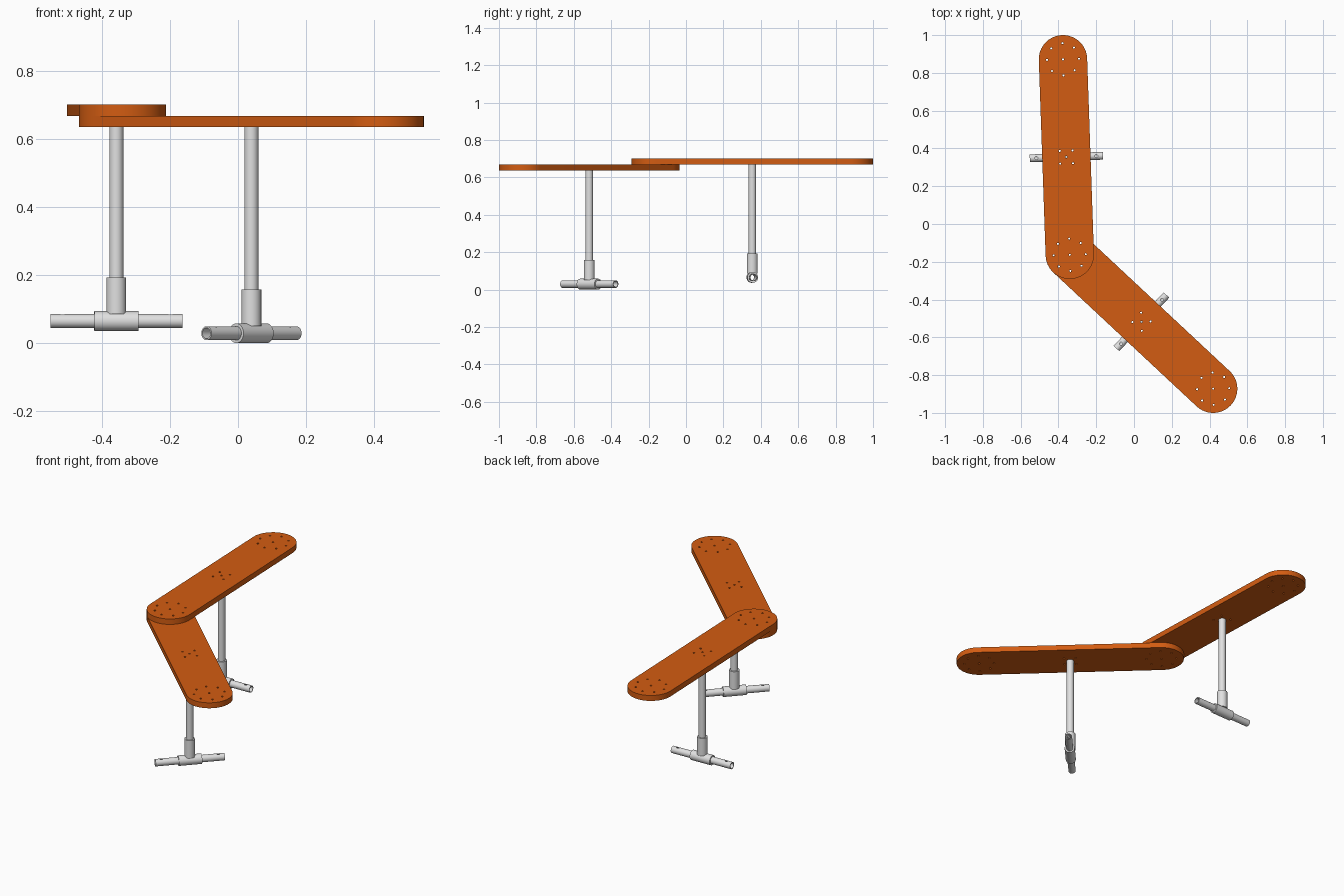
import bpy, bmesh, math
from mathutils import Vector, Matrix

if "Cube" in bpy.data.objects:
    bpy.data.objects.remove(bpy.data.objects["Cube"])

def material(name, rgb):
    m = bpy.data.materials.new(name)
    m.diffuse_color = (*rgb, 1)
    m.use_nodes = True
    m.node_tree.nodes["Principled BSDF"].inputs["Base Color"].default_value = m.diffuse_color
    return m

ORANGE = material("orange board", (0.65, 0.108, 0.006))
GREY = material("light grey pipe", (0.75, 0.75, 0.75))
R, THICK = 0.128, 0.033           # board end radius and thickness

def finish(ob, mat):
    ob.data.materials.clear()
    ob.data.materials.append(mat)
    bpy.ops.object.select_all(action='DESELECT')
    ob.select_set(True)
    bpy.context.view_layer.objects.active = ob
    bpy.ops.object.shade_smooth_by_angle(angle=math.radians(35))

def arc(cx, cy, r, a0, a1, n):
    return [(cx + r * math.cos(a0 + (a1 - a0) * i / n),
             cy + r * math.sin(a0 + (a1 - a0) * i / n)) for i in range(n + 1)]

def board(name, half, place, z):
    # rounded plank outline plus drilled hole loops, filled and extruded
    loops = [arc(half, 0, R, -math.pi / 2, math.pi / 2, 32)
             + arc(-half, 0, R, math.pi / 2, 3 * math.pi / 2, 32)]
    holes = [(0, 0)]
    holes += [(0.048 * math.cos(a), 0.048 * math.sin(a))
              for a in (math.pi / 4 + k * math.pi / 2 for k in range(4))]
    for cx in (-half, half):
        holes.append((cx, 0))
        holes += [(cx + 0.085 * math.cos(k * math.pi / 4),
                   0.085 * math.sin(k * math.pi / 4)) for k in range(8)]
    loops += [arc(x, y, 0.0055, 0, 2 * math.pi, 12)[:-1] for x, y in holes]
    cu = bpy.data.curves.new(name, 'CURVE')
    cu.dimensions, cu.fill_mode, cu.extrude = '2D', 'BOTH', THICK / 2
    for pts in loops:
        sp = cu.splines.new('POLY')
        sp.points.add(len(pts) - 1)
        for p, (x, y) in zip(sp.points, pts):
            p.co = (x, y, 0, 1)
        sp.use_cyclic_u = True
    tmp = bpy.data.objects.new(name + "_outline", cu)
    bpy.context.collection.objects.link(tmp)
    dg = bpy.context.evaluated_depsgraph_get()
    me = bpy.data.meshes.new_from_object(tmp.evaluated_get(dg))
    bpy.data.objects.remove(tmp)
    bm = bmesh.new()
    bm.from_mesh(me)
    bmesh.ops.remove_doubles(bm, verts=bm.verts, dist=1e-5)
    bmesh.ops.recalc_face_normals(bm, faces=bm.faces)
    bm.to_mesh(me)
    bm.free()
    ob = bpy.data.objects.new(name, me)
    bpy.context.collection.objects.link(ob)
    ob.matrix_world = place @ Matrix.Translation((0, 0, z + THICK / 2))
    finish(ob, ORANGE)

def pipe(name, outer, inner, z0, z1, place, n=32):
    # hollow tube along local z
    bm = bmesh.new()
    rings = [[bm.verts.new((x, y, z)) for x, y in arc(0, 0, r, 0, 2 * math.pi, n)[:-1]]
             for r, z in ((outer, z0), (outer, z1), (inner, z1), (inner, z0))]
    for k in range(4):
        a, b = rings[k], rings[(k + 1) % 4]
        for i in range(n):
            j = (i + 1) % n
            bm.faces.new((a[i], a[j], b[j], b[i]))
    bmesh.ops.recalc_face_normals(bm, faces=bm.faces)
    me = bpy.data.meshes.new(name)
    bm.to_mesh(me)
    bm.free()
    ob = bpy.data.objects.new(name, me)
    bpy.context.collection.objects.link(ob)
    ob.matrix_world = place
    finish(ob, GREY)
    return ob

def drill(ob, half):
    # small hole through the upper wall near each end of a foot bar
    for s in (-1, 1):
        bpy.ops.mesh.primitive_cylinder_add(vertices=16, radius=0.008, depth=0.04)
        cut = bpy.context.object
        cut.name = "drill_cutter"
        cut.matrix_world = (ob.matrix_world @ Matrix.Translation((0, 0.02, s * half))
                            @ Matrix.Rotation(math.pi / 2, 4, 'X'))
        cut.hide_render = True
        cut.hide_set(True)
        m = ob.modifiers.new("drill", 'BOOLEAN')
        m.operation, m.solver, m.object = 'DIFFERENCE', 'EXACT', cut

def table(prefix, a, b, board_z, foot_z):
    a, b = Vector(a), Vector(b)
    d, mid = b - a, (a + b) / 2
    place = (Matrix.Translation((mid.x, mid.y, 0))
             @ Matrix.Rotation(math.atan2(d.y, d.x), 4, 'Z'))
    board(prefix + "_board", d.length / 2, place, board_z)
    # post and T fitting
    pipe(prefix + "_post", 0.0205, 0.016, foot_z + 0.03, board_z, place)
    pipe(prefix + "_tee_upright", 0.029, 0.0203, foot_z + 0.021, foot_z + 0.128, place)
    # local z becomes horizontal, local y points up
    flat = place @ Matrix.Translation((0, 0, foot_z)) @ Matrix.Rotation(math.pi / 2, 4, 'X')
    pipe(prefix + "_tee_sleeve", 0.029, 0.0203, -0.065, 0.065, flat)
    bar = pipe(prefix + "_foot_bar", 0.0205, 0.016, -0.194, 0.194, flat)
    drill(bar, 0.159)

# two planks sharing one overlapping end
JOINT = (-0.340, -0.163)
table("upper", JOINT, (-0.376, 0.872), 0.669, 0.065)
table("lower", JOINT, (0.419, -0.872), 0.636, 0.029)
